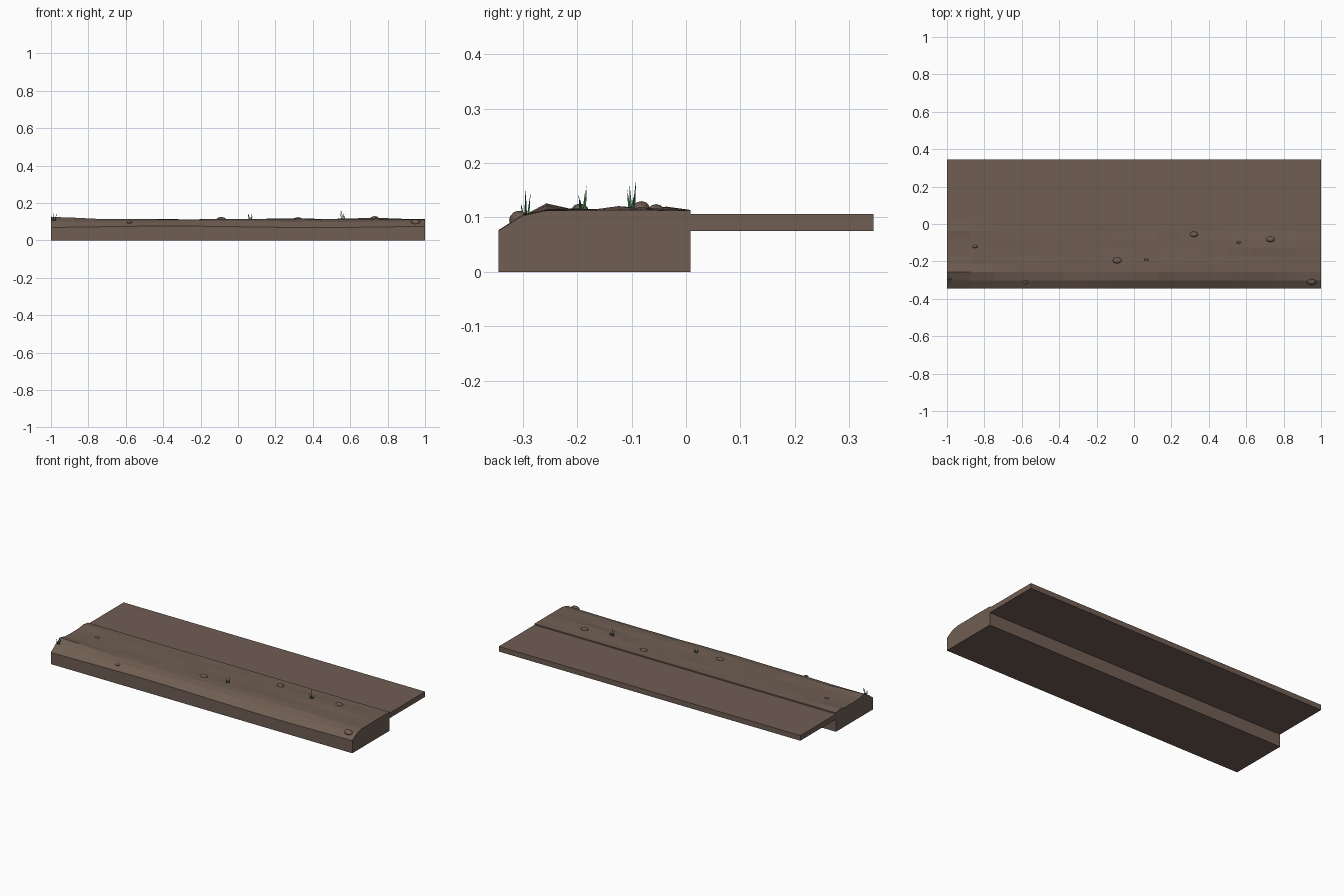
import bpy
import bmesh
import math
import random
from mathutils import Matrix, Vector

random.seed(4)
if "Cube" in bpy.data.objects:
    bpy.data.objects.remove(bpy.data.objects["Cube"], do_unlink=True)


def make_material(name, rgb):
    mat = bpy.data.materials.new(name)
    mat.use_nodes = True
    mat.diffuse_color = (*rgb, 1)
    mat.node_tree.nodes["Principled BSDF"].inputs["Base Color"].default_value = (*rgb, 1)
    return mat


soil = make_material("soil brown", (0.16, 0.112, 0.086))
green = make_material("grass green", (0.05, 0.2, 0.07))


def finish(bm, name, mat):
    bmesh.ops.recalc_face_normals(bm, faces=bm.faces)
    mesh = bpy.data.meshes.new(name)
    bm.to_mesh(mesh)
    bm.free()
    mesh.materials.append(mat)
    obj = bpy.data.objects.new(name, mesh)
    bpy.context.collection.objects.link(obj)
    return obj


FRONT, EDGE, BACK = -0.345, 0.008, 0.345
ROWS, COLS = 8, 16


def hump(x, y, cx, cy, rx, ry):
    return math.exp(-((x - cx) / rx) ** 2 - ((y - cy) / ry) ** 2)


def ground(x, y):
    """Height of the bank: flat at the back, gentle humps, a drooping front lip."""
    z = 0.113
    z += 0.013 * hump(x, y, -1, -0.255, 0.16, 0.035)
    z += 0.009 * hump(x, y, 0.72, -0.11, 0.2, 0.04)
    z += 0.007 * hump(x, y, -1, -0.035, 0.25, 0.03)
    z += 0.003 * hump(x, y, 0.4, -0.21, 0.3, 0.03)
    lip = max(0, (-0.255 - y) / 0.09)
    return z - 0.04 * lip ** 1.9 + 0.004 * lip * math.sin(4 * x + 3)


# Earth bank with an uneven faceted top
bm = bmesh.new()
bmesh.ops.create_grid(bm, x_segments=COLS, y_segments=ROWS, size=1)
for v in bm.verts:
    x, t = v.co.x, (v.co.y + 1) / 2
    y = FRONT + t * (EDGE - FRONT)
    inner = 0.01 < t < 0.99 and abs(x) < 0.99
    v.co = (x, y, ground(x, y) + (random.uniform(-0.0015, 0.002) if inner else 0))
skirt = bmesh.ops.extrude_edge_only(bm, edges=[e for e in bm.edges if e.is_boundary])
for v in [g for g in skirt["geom"] if isinstance(g, bmesh.types.BMVert)]:
    v.co.z = 0
bmesh.ops.holes_fill(bm, edges=[e for e in bm.edges if e.is_boundary], sides=0)
finish(bm, "earth_bank", soil)

# Flat shelf behind the bank
bm = bmesh.new()
bmesh.ops.create_cube(bm, size=1, matrix=Matrix.Translation((0, (EDGE + BACK) / 2, 0.0905))
                      @ Matrix.Diagonal((2, BACK - EDGE, 0.031, 1)))
finish(bm, "back_shelf", soil)

# Half-buried pebbles: x, y, size
pebbles = [(-0.85, -0.12, 0.013), (-0.58, -0.312, 0.015), (-0.09, -0.195, 0.025),
           (0.32, -0.055, 0.023), (0.73, -0.082, 0.023), (0.95, -0.31, 0.026)]
for i, (x, y, r) in enumerate(pebbles):
    bm = bmesh.new()
    tilt = Matrix.Rotation(0.6 if y < -0.3 else 0, 4, "X")
    bmesh.ops.create_icosphere(bm, subdivisions=2, radius=r,
                               matrix=Matrix.Translation((x, y, ground(x, y)))
                               @ tilt @ Matrix.Diagonal((1, 0.65, 0.5, 1)))
    finish(bm, f"pebble_{i + 1}", soil)

# Grass tufts made of tapered three-sided blades: x, y, height
for i, (x, y, h) in enumerate([(-0.985, -0.295, 0.05), (0.065, -0.19, 0.048),
                               (0.56, -0.1, 0.055)]):
    bm = bmesh.new()
    for k in range(4):
        a = k * math.tau / 4 + i
        base = Vector((x + 0.007 * math.cos(a), y + 0.004 * math.sin(a), ground(x, y) - 0.003))
        tall = h * (1 - 0.17 * k)
        lean = Vector((0.009 * math.cos(a), 0.005 * math.sin(a), tall))
        ring = [bm.verts.new(base + Vector((0.003 * math.cos(b), 0.003 * math.sin(b), 0)))
                for b in (a, a + math.tau / 3, a - math.tau / 3)]
        tip = bm.verts.new(base + lean)
        for j in range(3):
            bm.faces.new((ring[j], ring[(j + 1) % 3], tip))
        bm.faces.new(ring[::-1])
    finish(bm, f"grass_tuft_{i + 1}", green)
